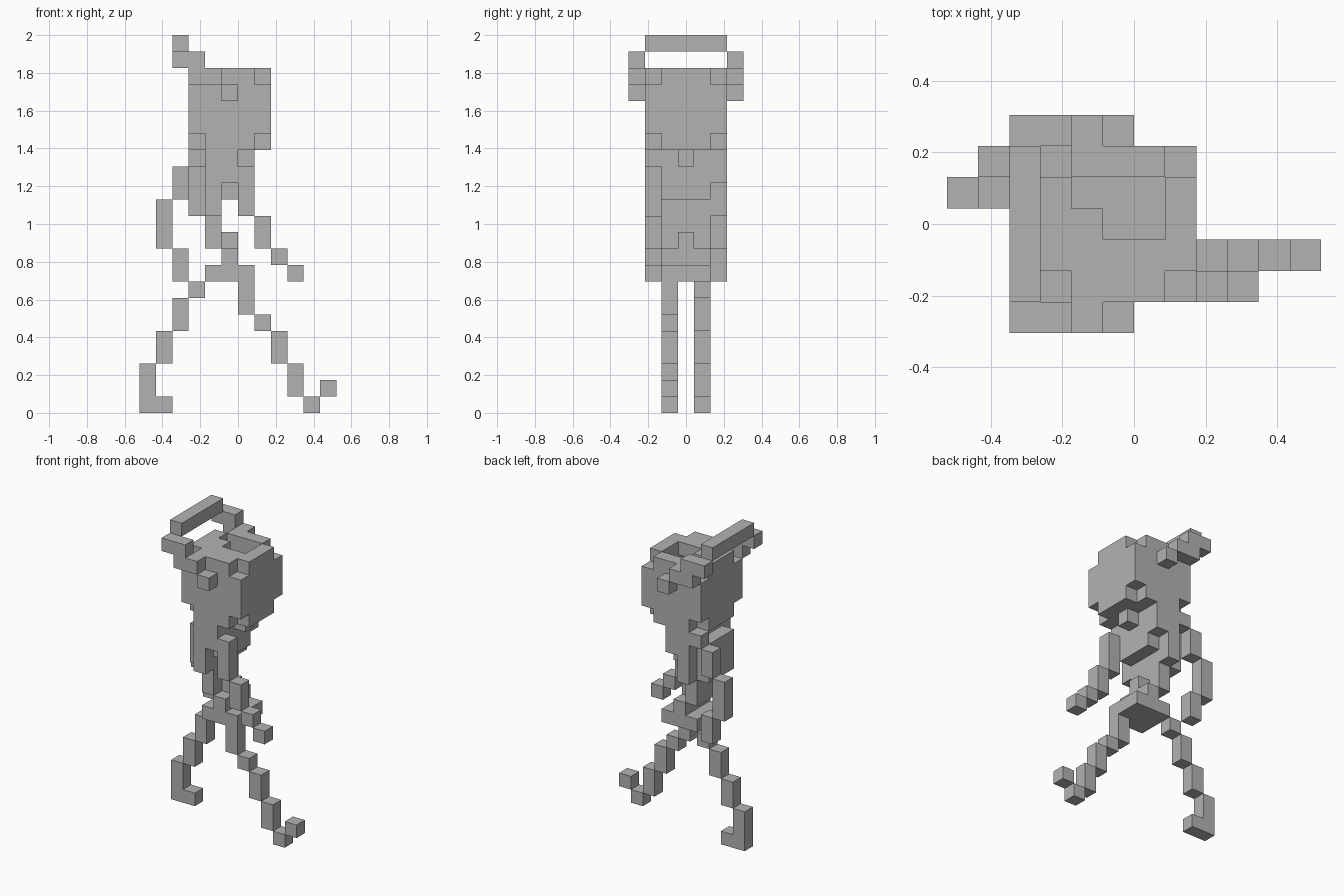
import bpy
import bmesh
from mathutils import Vector

if "Cube" in bpy.data.objects:
    bpy.data.objects.remove(bpy.data.objects["Cube"], do_unlink=True)

UNIT = 2 / 23                       # one block of the figure
ORIGIN = Vector((-6, -3.5, 0))      # grid corner, in blocks

grey = bpy.data.materials.new("plain_grey")
grey.use_nodes = True
grey.diffuse_color = (0.45, 0.45, 0.45, 1)
bsdf = next(n for n in grey.node_tree.nodes if n.type == 'BSDF_PRINCIPLED')
bsdf.inputs["Base Color"].default_value = grey.diffuse_color


def cells(x, y, z):
    """Blocks of a box; each axis is one index or an inclusive (first, last)."""
    spans = [range(a[0], a[1] + 1) if isinstance(a, tuple) else (a,) for a in (x, y, z)]
    return {(i, j, k) for i in spans[0] for j in spans[1] for k in spans[2]}


def build(name, blocks):
    """Make one object from the outer faces of a set of blocks."""
    bm = bmesh.new()
    verts = {}

    def vert(p):
        key = tuple(round(c) for c in p)
        if key not in verts:
            verts[key] = bm.verts.new((Vector(key) + ORIGIN) * UNIT)
        return verts[key]

    for cell in blocks:
        centre = Vector(cell) + Vector((0.5, 0.5, 0.5))
        for axis in range(3):
            for sign in (-1, 1):
                n = Vector((0, 0, 0))
                n[axis] = sign
                if tuple(int(c + d) for c, d in zip(cell, n)) in blocks:
                    continue
                u = Vector((0, 0, 0))
                u[(axis + 1) % 3] = 1
                v = n.cross(u)
                bm.faces.new([vert(centre + (n + u * a + v * b) / 2)
                              for a, b in ((-1, -1), (1, -1), (1, 1), (-1, 1))])
    bmesh.ops.dissolve_limit(bm, angle_limit=0.01, verts=bm.verts[:], edges=bm.edges[:])
    bmesh.ops.triangulate(bm, faces=bm.faces[:])
    mesh = bpy.data.meshes.new(name)
    bm.to_mesh(mesh)
    bm.free()
    mesh.materials.append(grey)
    bpy.context.collection.objects.link(bpy.data.objects.new(name, mesh))


# Skull: hollow cube without its corners, broken open on top
skull = cells((3, 7), (1, 5), (16, 20)) - cells((4, 6), (2, 4), (17, 19))
skull -= {(x, y, z) for x in (3, 7) for y in (1, 5) for z in (16, 20)}
skull -= cells((4, 6), 4, 20) | cells((5, 6), 3, 20)
build("skull", skull)
build("chin", cells(6, 3, 15))

# Stepped side bands and the bar joining them behind the skull
for side, y in (("right", 0), ("left", 6)):
    build(side + "_band", cells(5, y, 19) | cells((3, 4), y, 20) | cells((2, 3), y, 21))
build("rear_bar", cells(2, (1, 5), 22))

# Torso, shoulders and back plate
torso = cells(4, (2, 4), (10, 15)) | cells(5, (2, 4), (13, 15))
for y in (1, 5):
    torso |= cells(4, y, (12, 15)) | cells(5, y, (14, 15))
build("torso", torso)
build("back_plate", cells(3, (2, 4), (12, 14)))

# Hips and lower spine
build("pelvis", cells((4, 6), (2, 4), 8) | cells(5, (2, 4), 9))
build("lower_spine", cells(5, 3, 10))

# Arms: one swings forward, one swings back
build("forward_arm", cells(6, 1, (12, 14)) | cells(7, 1, (10, 11))
      | cells(8, 1, 9) | cells(9, 1, 8))
build("rear_arm", cells(3, 5, 15) | cells(2, 5, (13, 14))
      | cells(1, 5, (10, 12)) | cells(2, 5, (8, 9)))

# Legs in mid stride, with raised toe in front
build("forward_leg", cells(6, 2, (6, 7)) | cells(7, 2, 5) | cells(8, 2, (3, 4))
      | cells(9, 2, (1, 2)))
build("forward_foot", cells(10, 2, 0) | cells(11, 2, 1))
build("rear_leg", cells(3, 4, 7) | cells(2, 4, (5, 6)) | cells(1, 4, (3, 4))
      | cells(0, 4, (1, 2)))
build("rear_foot", cells((0, 1), 4, 0))
